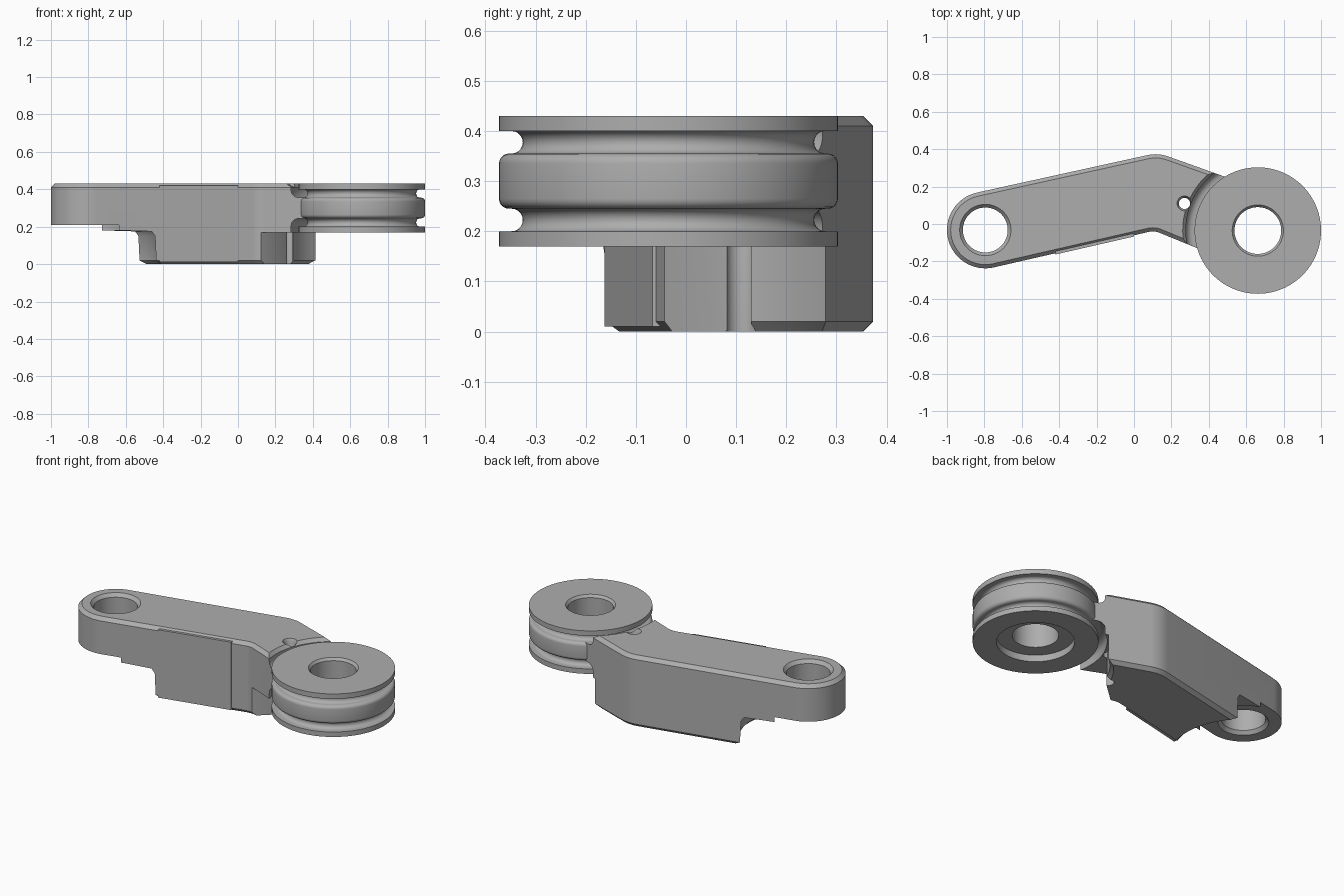
import bpy, bmesh
from math import cos, sin, pi, radians

if "Cube" in bpy.data.objects:
    bpy.data.objects.remove(bpy.data.objects["Cube"])

mat = bpy.data.materials.new("satin grey")
mat.use_nodes = True
GREY = (0.42, 0.42, 0.42, 1)
mat.diffuse_color = GREY
mat.node_tree.nodes["Principled BSDF"].inputs["Base Color"].default_value = GREY

BOSS = (-0.795, -0.032)
WHEEL = (0.662, -0.035)
PIN = (0.27, 0.11)
TOP = 0.43


def finish(name, bm):
    bmesh.ops.recalc_face_normals(bm, faces=bm.faces)
    mesh = bpy.data.meshes.new(name)
    bm.to_mesh(mesh)
    bm.free()
    ob = bpy.data.objects.new(name, mesh)
    bpy.context.collection.objects.link(ob)
    mesh.materials.append(mat)
    return ob


def arc(c, r, a0, a1, n):
    angles = [radians(a0 + (a1 - a0) * i / n) for i in range(n + 1)]
    return [(c[0] + r * cos(a), c[1] + r * sin(a)) for a in angles]


def prism(name, outline, z0, z1, chamfer=0):
    bm = bmesh.new()
    base = bm.faces.new([bm.verts.new((x, y, z0)) for x, y in outline])
    ext = bmesh.ops.extrude_face_region(bm, geom=[base], use_keep_orig=True)
    top = [v for v in ext["geom"] if isinstance(v, bmesh.types.BMVert)]
    for v in top:
        v.co.z = z1
    if chamfer:
        bmesh.ops.recalc_face_normals(bm, faces=bm.faces)
        rim = [e for e in bm.edges if e.verts[0].co.z == e.verts[1].co.z]
        bmesh.ops.bevel(bm, geom=rim, offset=chamfer, segments=1,
                        affect='EDGES', clamp_overlap=False)
    return finish(name, bm)


def lathe(name, centre, profile, closed=False, n=96):
    """Revolve (radius, z) points; an open profile gets flat end caps."""
    bm = bmesh.new()
    rings = [[bm.verts.new((centre[0] + r * cos(2 * pi * i / n),
                            centre[1] + r * sin(2 * pi * i / n), z))
              for i in range(n)] for r, z in profile]
    pairs = list(zip(rings, rings[1:]))
    if closed:
        pairs.append((rings[-1], rings[0]))
    else:
        bm.faces.new(rings[0])
        bm.faces.new(rings[-1])
    for a, b in pairs:
        for i in range(n):
            j = (i + 1) % n
            bm.faces.new((a[i], a[j], b[j], b[i]))
    return finish(name, bm)


def cut(target, cutter):
    mod = target.modifiers.new(cutter.name, 'BOOLEAN')
    mod.operation = 'DIFFERENCE'
    mod.solver = 'EXACT'
    mod.object = cutter
    bpy.context.view_layer.objects.active = target
    bpy.ops.object.modifier_apply(modifier=mod.name)
    bpy.data.objects.remove(cutter)


def smooth(ob):
    bpy.ops.object.select_all(action='DESELECT')
    ob.select_set(True)
    bpy.context.view_layer.objects.active = ob
    bpy.ops.object.shade_smooth_by_angle(angle=radians(30))


# Bent arm, full height with chamfered rims
outline = (arc(BOSS, 0.205, 102.5, 282.5, 40)
           + arc((0.1, -0.14), 0.1, 102.5, 68, 8)
           + [(0.42, -0.163), (0.55, 0.23)]
           + arc((0.115, 0.173), 0.2, 70, 102.5, 8))
arm = prism("bent_arm", outline, 0, TOP, 0.02)

# Stepped clearance under the boss
cut(arm, lathe("boss_clearance", BOSS,
               [(0.42, -0.02), (0.38, 0.02), (0.375, 0.15), (0.36, 0.175),
                (0.235, 0.18), (0.235, 0.21)]))
# Countersunk hole through the boss
cut(arm, lathe("boss_hole", BOSS,
               [(0.145, 0.2), (0.12, 0.23), (0.12, 0.41), (0.15, 0.445)]))

# Filleted clearance above and below the web that holds the wheel
fillet = arc((0.345, 0.395), 0.04, -90, 0, 6)
cut(arm, lathe("upper_clearance", WHEEL, fillet + [(0.385, 0.41), (0.41, 0.44)]))
lower = [(r, 0.6 - z) for r, z in fillet]
cut(arm, lathe("lower_clearance", WHEEL,
               lower + [(0.385, 0.17), (0.4, 0.17), (0.4, 0.02), (0.44, -0.02)]))

# Slanted relief at the lower front corner and a small pin hole
cut(arm, prism("corner_relief",
               [(0.1, -0.065), (0.1, -0.3), (0.5, -0.3), (0.5, 0.13),
                (0.28, 0.13), (0.26, 0.08)], -0.1, 0.17))
cut(arm, lathe("pin_hole", PIN,
               [(0.03, -0.1), (0.03, 0.41), (0.05, 0.45)], n=32))
smooth(arm)

# Slightly raised pad on the front of the arm
pad = prism("front_pad", [(-0.42, -0.163), (0, -0.067), (0, -0.04), (-0.42, -0.136)],
            0.01, 0.42)

# Twin-groove wheel: lower half profile mirrored about its mid-height
MID = 0.3
groove = arc((0.313, 0.3775), 0.0225, 270, 90, 10)
shoulder = arc((0.318, 0.335), 0.02, 0, 90, 5)
upper = shoulder + groove + [(0.338, 0.4), (0.338, TOP)]
under = [(r, 2 * MID - z) for r, z in reversed(upper)]
bore = [(0.137, TOP), (0.125, 0.415), (0.125, 0.21), (0.21, 0.21), (0.21, 0.17)]
wheel = lathe("grooved_wheel", WHEEL, under + upper + bore, closed=True)
smooth(wheel)
